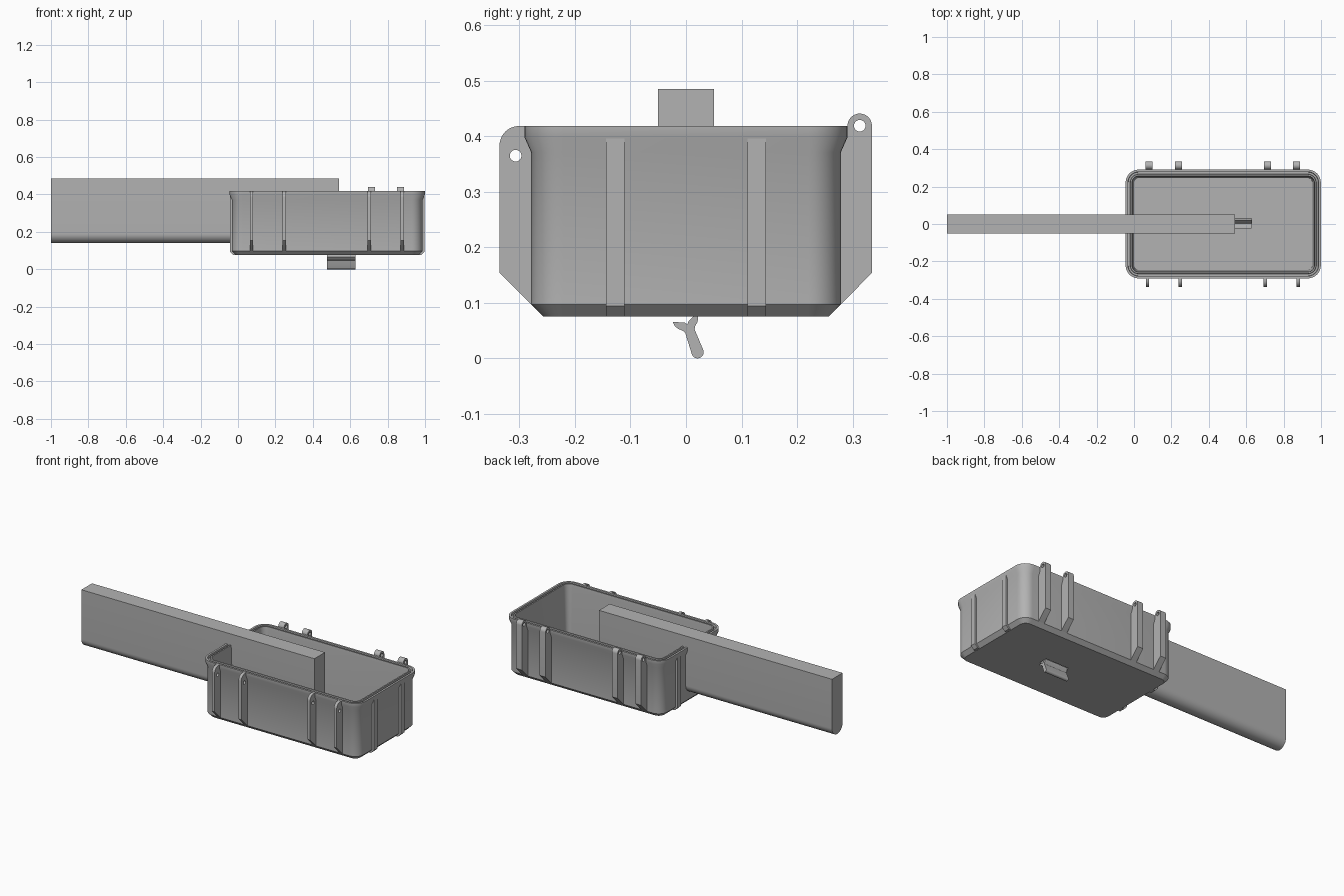
import bpy, bmesh
from math import sin, cos, pi, radians
from mathutils import Vector

if "Cube" in bpy.data.objects:
    bpy.data.objects.remove(bpy.data.objects["Cube"])

grey = bpy.data.materials.new("plain_grey")
grey.use_nodes = True
grey.diffuse_color = (0.45, 0.45, 0.45, 1)
grey.node_tree.nodes["Principled BSDF"].inputs["Base Color"].default_value = (0.45, 0.45, 0.45, 1)

CX = 0.477                      # middle of the box along x
HALF_X, HALF_Y = 0.522, 0.291   # half size of the rim
TOP = 0.419


def finish(name, bm):
    bmesh.ops.recalc_face_normals(bm, faces=bm.faces[:])
    mesh = bpy.data.meshes.new(name)
    bm.to_mesh(mesh)
    bm.free()
    mesh.materials.append(grey)
    obj = bpy.data.objects.new(name, mesh)
    bpy.context.collection.objects.link(obj)
    return obj


def smooth(obj):
    bpy.ops.object.select_all(action='DESELECT')
    obj.select_set(True)
    bpy.context.view_layer.objects.active = obj
    bpy.ops.object.shade_smooth_by_angle(angle=radians(30))


def arc(a, b, r, start, end, n=12):
    steps = [radians(start + (end - start) * i / n) for i in range(n + 1)]
    return [(a + r * cos(t), b + r * sin(t)) for t in steps]


def prism(name, outline, start, end, axis='x', hole=None):
    """Extrude an outline, optionally pierced by a round hole, along x or y."""
    def place(a, b):
        return (start, a, b) if axis == 'x' else (a, start, b)
    bm = bmesh.new()
    loops = [outline] + ([arc(*hole, 0, 360, 20)[:-1]] if hole else [])
    edges = []
    for loop in loops:
        verts = [bm.verts.new(place(*p)) for p in loop]
        edges += [bm.edges.new((verts[i - 1], verts[i])) for i in range(len(verts))]
    bmesh.ops.triangle_fill(bm, edges=edges, use_beauty=True)
    new = bmesh.ops.extrude_face_region(bm, geom=bm.faces[:])["geom"]
    shift = Vector((end - start, 0, 0) if axis == 'x' else (0, end - start, 0))
    bmesh.ops.translate(bm, vec=shift, verts=[v for v in new if isinstance(v, bmesh.types.BMVert)])
    return finish(name, bm)


# Open box: rounded rectangles stacked from the underside, over the grooved rim, to the floor
def rounded_ring(bm, inset, z, radius=0.07, n=8):
    r = radius - inset
    x, y = HALF_X - radius, HALF_Y - radius
    points = []
    for i, (sx, sy) in enumerate([(1, 1), (-1, 1), (-1, -1), (1, -1)]):
        points += arc(CX + sx * x, sy * y, r, i * 90, i * 90 + 90, n)
    return [bm.verts.new((a, b, z)) for a, b in points]


section = [(0.034, 0.075), (0.012, 0.097), (0.012, 0.371), (0, 0.398), (0, TOP),
           (0.012, TOP), (0.014, 0.406), (0.024, 0.406), (0.026, TOP),
           (0.034, TOP), (0.036, 0.40), (0.045, 0.093)]
bm = bmesh.new()
rings = [rounded_ring(bm, d, z) for d, z in section]
for low, high in zip(rings, rings[1:]):
    for i in range(len(low)):
        bm.faces.new((low[i - 1], low[i], high[i], high[i - 1]))
bm.faces.new(rings[0])
bm.faces.new(rings[-1])
box = finish("box", bm)

# Slot in the floor for the lever
slot = prism("slot_cutter", [(-0.022, 0.05), (0.030, 0.05), (0.030, 0.12), (-0.022, 0.12)], 0.475, 0.629)
cut = box.modifiers.new("slot", 'BOOLEAN')
cut.operation, cut.object, cut.solver = 'DIFFERENCE', slot, 'EXACT'
smooth(box)
bpy.ops.object.modifier_apply(modifier=cut.name)
bpy.data.objects.remove(slot)

# Long bar with a half-round underside
bar = [(-0.05, 0.485)] + arc(0, 0.19, 0.05, 180, 360, 20) + [(0.05, 0.485)]
smooth(prism("bar", bar, -1, 0.54))

# Forked lever below the floor
half = [(0, 0.007), (-0.004, 0.012), (-0.0235, 0.02), (-0.0225, 0.012),
        (-0.0185, 0.005), (-0.012, -0.001), (-0.009, -0.006)]
local = half + arc(0, -0.0465, 0.011, 180, 360, 12) + [(-u, v) for u, v in half[:0:-1]]
tilt = radians(20)
lever = [(0.005 + u * cos(tilt) - v * sin(tilt), 0.055 + u * sin(tilt) + v * cos(tilt)) for u, v in local]
lowest = min(z for y, z in lever)
smooth(prism("lever", [(y, z - lowest) for y, z in lever], 0.476, 0.628))

# Thin latch ribs on the front, thicker hinge ribs on the back
latch = [(-0.28, TOP - 0.0005), (-0.28, 0.38), (-0.27, 0.36), (-0.27, 0.09), (-0.279, 0.097),
         (-0.336, 0.154)] + arc(-0.301, 0.3835, 0.035, 180, 90, 10)
hinge = [(0.27, 0.36), (0.27, 0.09), (0.279, 0.097), (0.335, 0.154)] \
    + arc(0.313, TOP, 0.022, 0, 180, 16) + [(0.285, 0.398)]
for side in (-1, 1):
    for place, gap_latch, gap_hinge in (("inner", 0.227, 0.238), ("outer", 0.403, 0.394)):
        label = place + ("_right" if side < 0 else "_left")
        x = 0.475 + side * gap_latch
        smooth(prism("latch_rib_" + label, latch, x - 0.009, x + 0.009, hole=(-0.307, 0.365, 0.0105)))
        x = 0.475 + side * gap_hinge
        smooth(prism("hinge_rib_" + label, hinge, x - 0.019, x + 0.019, hole=(0.313, TOP, 0.0105)))

# Flat stiffening ribs on both ends
end_rib = [(0.50, 0.398), (0.521, 0.398), (0.521, 0.094), (0.502, 0.0755), (0.48, 0.0755), (0.50, 0.10)]
for side, end in ((-1, "right"), (1, "left")):
    outline = [(CX + side * a, z) for a, z in end_rib]
    for y, label in ((-0.1275, "front"), (0.1275, "back")):
        smooth(prism(f"end_rib_{end}_{label}", outline, y - 0.0165, y + 0.0165, axis='y'))
